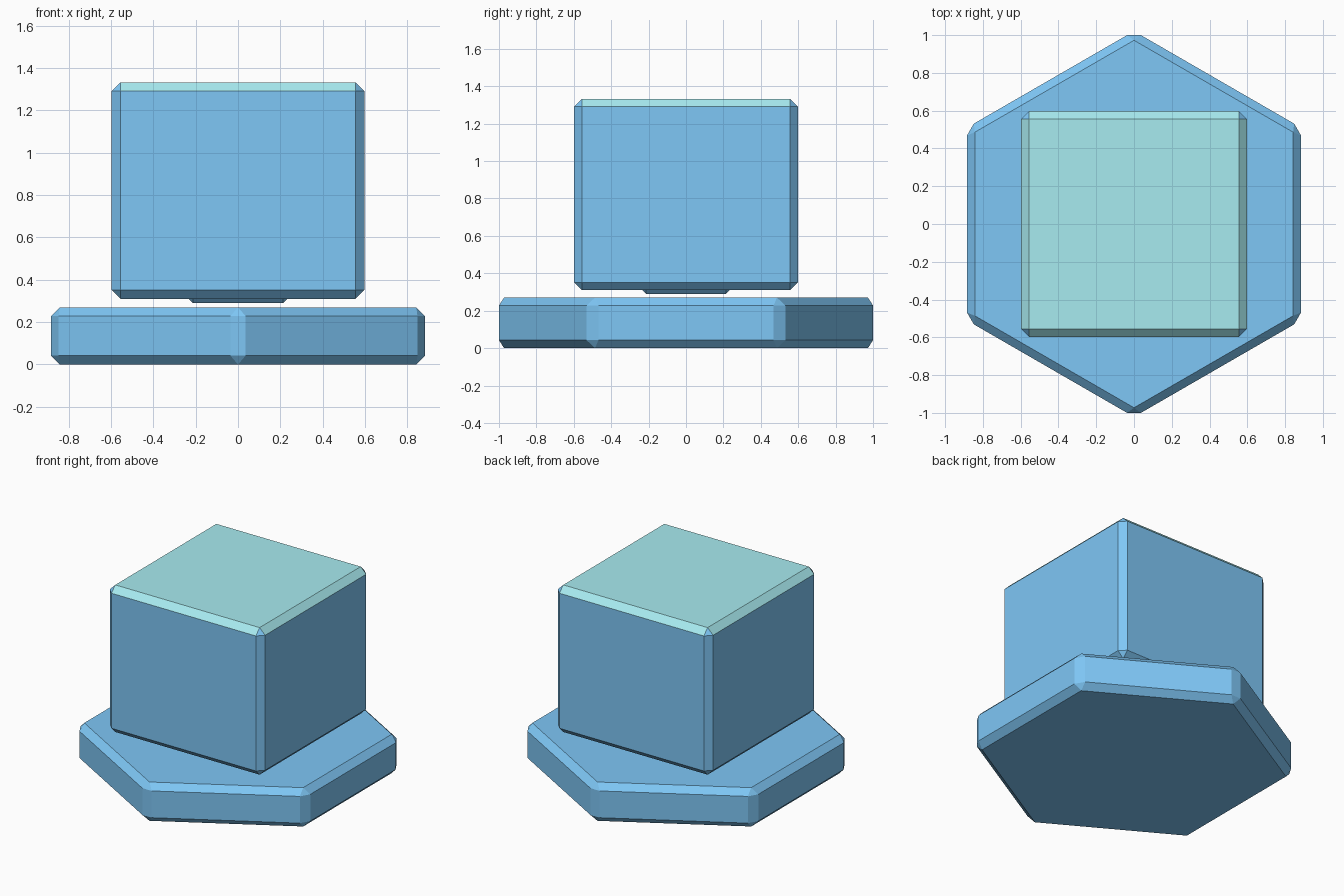
import bpy
import math

if "Cube" in bpy.data.objects:
    bpy.data.objects.remove(bpy.data.objects["Cube"])

BEVEL = 0.042


def material(name, colour):
    mat = bpy.data.materials.new(name)
    mat.diffuse_color = (*colour, 1)
    mat.use_nodes = True
    mat.node_tree.nodes["Principled BSDF"].inputs["Base Color"].default_value = mat.diffuse_color
    return mat


blue = material("blue", (0.21, 0.57, 0.92))
cyan = material("pale_cyan", (0.39, 0.83, 0.87))


def finish(obj, name, size):
    """Name, scale and chamfer a part."""
    obj.name = name
    obj.scale = size
    bpy.ops.object.transform_apply(location=False, rotation=True, scale=True)
    mod = obj.modifiers.new("chamfer", "BEVEL")
    mod.width = BEVEL
    mod.segments = 1
    bpy.ops.object.modifier_apply(modifier=mod.name)
    obj.data.materials.append(blue)
    return obj


def box(name, width, z0, z1):
    bpy.ops.mesh.primitive_cube_add(size=1, location=(0, 0, (z0 + z1) / 2))
    return finish(bpy.context.object, name, (width, width, z1 - z0))


# Hexagonal base plate, corners on the y axis
bpy.ops.mesh.primitive_cylinder_add(vertices=6, radius=1.021, depth=0.27,
                                    location=(0, 0, 0.135))
finish(bpy.context.object, "hexagon_base", (1, 1, 1))

# Small peg peeking out under the block
box("peg", 0.51, 0.29, 0.80)

# Floating block with a pale top
block = box("block", 1.195, 0.31, 1.333)
block.data.materials.append(cyan)
for face in block.data.polygons:
    if face.normal.z > 0.6:
        face.material_index = 1
